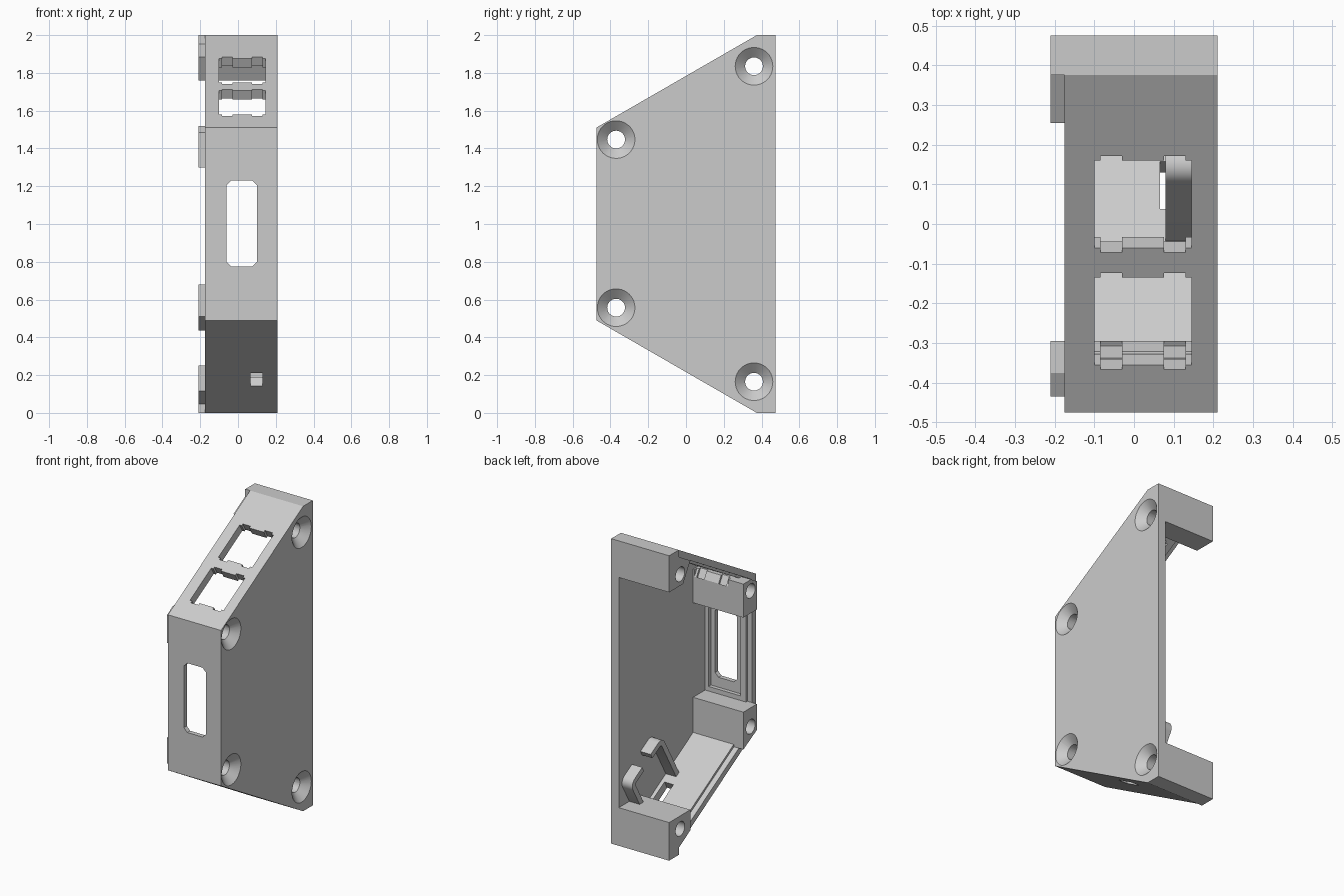
import bpy, bmesh, math
from mathutils import Vector

if "Cube" in bpy.data.objects:
    bpy.data.objects.remove(bpy.data.objects["Cube"])

K = math.tan(math.radians(30))
C, S = math.cos(math.radians(30)), 0.5


def prism(name, pts, a, b, axis='x'):
    """Extrude a polygon along x (points are y,z) or along y (points are x,z)."""
    bm = bmesh.new()
    put = (lambda p, d: (d, p[0], p[1])) if axis == 'x' else (lambda p, d: (p[0], d, p[1]))
    face = bm.faces.new([bm.verts.new(put(p, a)) for p in pts])
    ext = bmesh.ops.extrude_face_region(bm, geom=[face])
    shift = Vector((b - a, 0, 0)) if axis == 'x' else Vector((0, b - a, 0))
    bmesh.ops.translate(bm, vec=shift, verts=[v for v in ext['geom'] if isinstance(v, bmesh.types.BMVert)])
    bmesh.ops.recalc_face_normals(bm, faces=bm.faces)
    me = bpy.data.meshes.new(name)
    bm.to_mesh(me)
    bm.free()
    ob = bpy.data.objects.new(name, me)
    bpy.context.collection.objects.link(ob)
    return ob


def cone(x, y, z, r_neg, r_pos, depth):
    bpy.ops.mesh.primitive_cone_add(vertices=40, radius1=r_neg, radius2=r_pos, depth=depth,
                                    location=(x, y, z), rotation=(0, math.pi / 2, 0))
    return bpy.context.object


def combine(target, other, op):
    m = target.modifiers.new(op, 'BOOLEAN')
    m.object, m.operation, m.solver = other, op, 'EXACT'
    bpy.context.view_layer.objects.active = target
    bpy.ops.object.modifier_apply(modifier=m.name)
    bpy.data.objects.remove(other)


def lower(y, h):
    """Point at height h inside the lower sloped wall, starting from its outer face at y."""
    return (y + S * h, (0.375 - y) * K + C * h)


def upper(y, h):
    p = lower(y, h)
    return (p[0], 2 - p[1])


def slope_rect(f, y0, y1, h0=-0.05, h1=0.12):
    return [f(y0, h0), f(y1, h0), f(y1, h1), f(y0, h1)]


OUTER = [(0.475, 0), (0.375, 0), (-0.475, 0.49), (-0.475, 1.51), (0.375, 2), (0.475, 2)]


def band(t):
    e = t / C
    half = [(0.475, e), (0.375, e), (-0.475 + t, 0.49 + t * K)]
    return OUTER + [(y, 2 - z) for y, z in half] + half[::-1]


# side plate and rim walls, with a thicker inner ledge
case = prism("housing_shell", OUTER, 0.155, 0.21)
combine(case, prism("rim_wall", band(0.04), -0.175, 0.17), 'UNION')
combine(case, prism("inner_ledge", band(0.055), -0.14, 0.17), 'UNION')

# screw blocks
blocks = [
    [(0.475, 2), (0.375, 2), (0.375, 1.954), (0.255, 1.885), (0.33, 1.76), (0.475, 1.76)],
    [(0.475, 0), (0.375, 0), (0.375, 0.046), (0.255, 0.115), (0.255, 0.25), (0.475, 0.25)],
    [(-0.435, 1.30), (-0.435, 1.485), (-0.375, 1.52), (-0.295, 1.52), (-0.295, 1.30)],
    [(-0.435, 0.51), (-0.435, 0.68), (-0.295, 0.68), (-0.295, 0.435)],
]
for pts in blocks:
    combine(case, prism("screw_block", pts, -0.21, 0.17), 'UNION')

# cable clip: two hooked arms facing each other
R, T, H, TIP = 0.05, 0.035, 0.40, 0.14
arcs = [math.radians(180 - 15 * i) for i in range(7)]
hook = [(0, 0.03)] + [(R + R * math.cos(a), H - R + R * math.sin(a)) for a in arcs]
hook += [(TIP, H), (TIP, H - T)]
hook += [(R + (R - T) * math.cos(a), H - R + (R - T) * math.sin(a)) for a in arcs[::-1]]
hook += [(T, 0.03)]
for y0, d in ((-0.07, 1), (0.26, -1)):
    combine(case, prism("clip_arm", [lower(y0 + d * s * C, h) for s, h in hook], 0.08, 0.17), 'UNION')

# two notched openings in the upper slope
for y in (0.05, -0.245):
    for x0, x1, r in ((-0.10, 0.145, 0.11), (-0.085, -0.03, 0.122), (0.075, 0.13, 0.122)):
        combine(case, prism("opening_cut", slope_rect(upper, y - r, y + r), x0, x1), 'DIFFERENCE')

# cable slot in the lower slope
combine(case, prism("slot_cut", slope_rect(lower, 0.01, 0.13), 0.065, 0.13), 'DIFFERENCE')

# front window with clipped corners and its inner pocket
combine(case, prism("pocket_cut", [(-0.1, 0.71), (0.13, 0.71), (0.13, 1.29), (-0.1, 1.29)],
                    -0.445, -0.41, 'y'), 'DIFFERENCE')
c, x0, x1, z0, z1 = 0.025, -0.06, 0.10, 0.775, 1.23
window = [(x0 + c, z0), (x1 - c, z0), (x1, z0 + c), (x1, z1 - c),
          (x1 - c, z1), (x0 + c, z1), (x0, z1 - c), (x0, z0 + c)]
combine(case, prism("window_cut", window, -0.55, -0.40, 'y'), 'DIFFERENCE')

# countersunk screw holes
for y, z in ((0.36, 1.835), (-0.37, 1.447), (-0.37, 0.557), (0.36, 0.165)):
    combine(case, cone(0, y, z, 0.047, 0.047, 0.6), 'DIFFERENCE')
    combine(case, cone(0.187, y, z, 0.046, 0.1008, 0.048), 'DIFFERENCE')

bpy.ops.object.select_all(action='DESELECT')
case.select_set(True)
bpy.context.view_layer.objects.active = case
bpy.ops.object.shade_smooth_by_angle(angle=math.radians(20))
